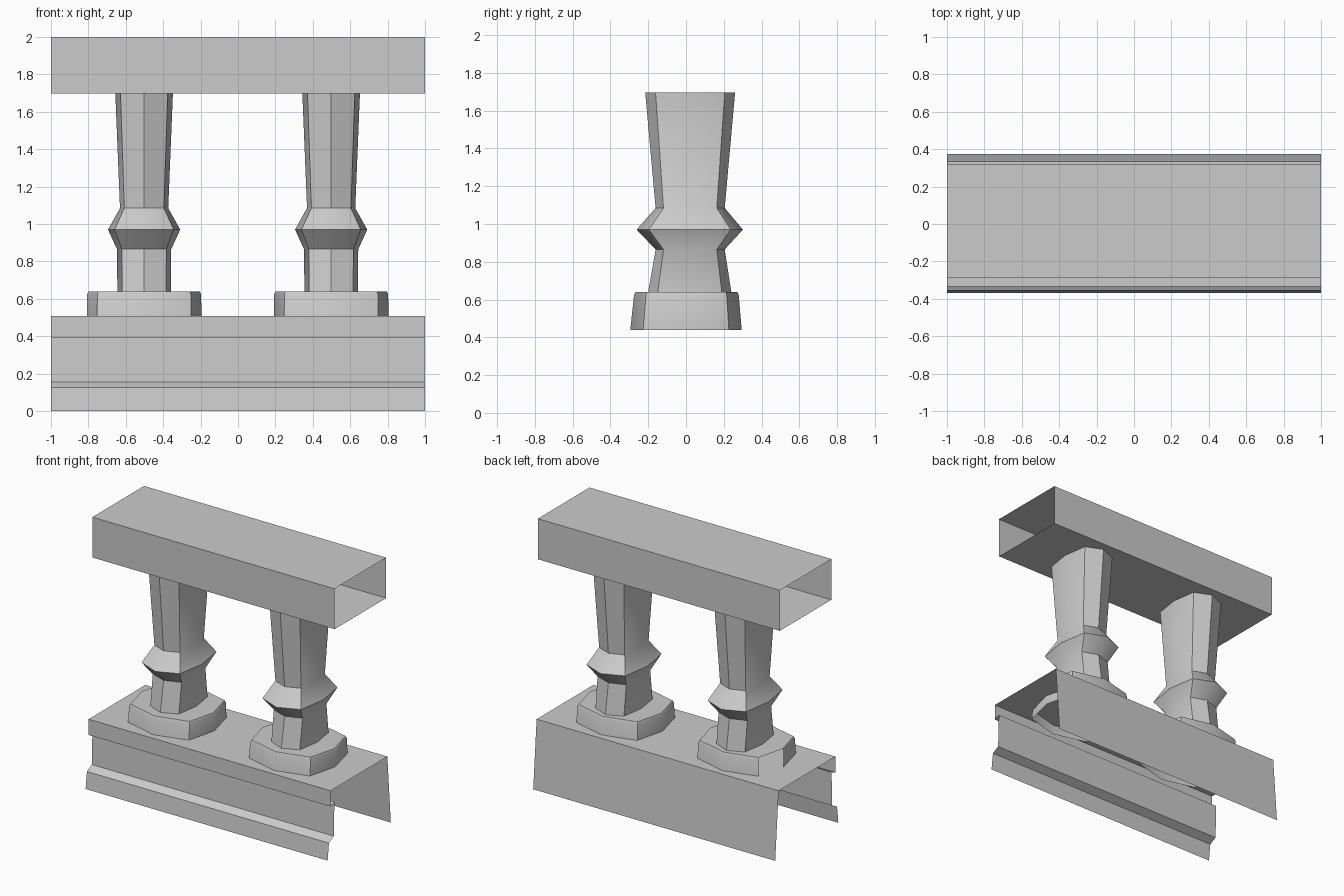
import bpy, math

if "Cube" in bpy.data.objects:
    bpy.data.objects.remove(bpy.data.objects["Cube"])


def make_object(name, verts, faces, smooth_angle):
    mesh = bpy.data.meshes.new(name)
    mesh.from_pydata(verts, [], faces)
    mesh.update()
    obj = bpy.data.objects.new(name, mesh)
    bpy.context.collection.objects.link(obj)
    bpy.ops.object.select_all(action='DESELECT')
    obj.select_set(True)
    bpy.context.view_layer.objects.active = obj
    bpy.ops.object.shade_smooth_by_angle(angle=math.radians(smooth_angle))
    return obj


def extrude_profile(name, profile, closed):
    """Open-ended sheet running along x from a (y, z) profile."""
    n = len(profile)
    verts = [(x, y, z) for x in (-1, 1) for y, z in profile]
    count = n if closed else n - 1
    faces = [(i, n + i, n + (i + 1) % n, (i + 1) % n) for i in range(count)]
    return make_object(name, verts, faces, 20)


# Eight-sided section: axis points plus squarer corner points
SECTION = [(1, 0), (.82, .77), (0, 1), (-.82, .77),
           (-1, 0), (-.82, -.77), (0, -1), (.82, -.77)]

# Baluster loops from bottom to top: z, x radius, y radius, y centre
LOOPS = [(.44, .307, .295, 0), (.625, .305, .277, .002), (.64, .297, .270, .002),
         (.64, .143, .220, .02), (.865, .145, .183, .022), (.97, .193, .281, .02),
         (1.085, .129, .183, .022), (1.697, .154, .238, .022)]


def baluster(name, cx, skip=()):
    verts = [(cx + rx * u, cy + ry * v, z)
             for z, rx, ry, cy in LOOPS for u, v in SECTION]
    faces = []
    for r in range(len(LOOPS) - 1):
        for i in range(8):
            if (r, i) not in skip:
                j = (i + 1) % 8
                faces.append((r * 8 + i, r * 8 + j, r * 8 + 8 + j, r * 8 + 8 + i))
    return make_object(name, verts, faces, 40)


# Moulded base, open underneath and at the ends
extrude_profile("base", [(.375, 0), (.335, .508), (-.335, .508), (-.335, .39),
                         (-.29, .408), (-.298, .155), (-.355, .125), (-.37, 0)], False)

# Hollow top rail
extrude_profile("top_rail", [(.32, 1.697), (.32, 2), (-.29, 2), (-.287, 1.697)], True)

# Balusters; the left one has a missing face on its foot
baluster("left_baluster", -.502, skip={(0, 3), (1, 3)})
baluster("right_baluster", .498)
